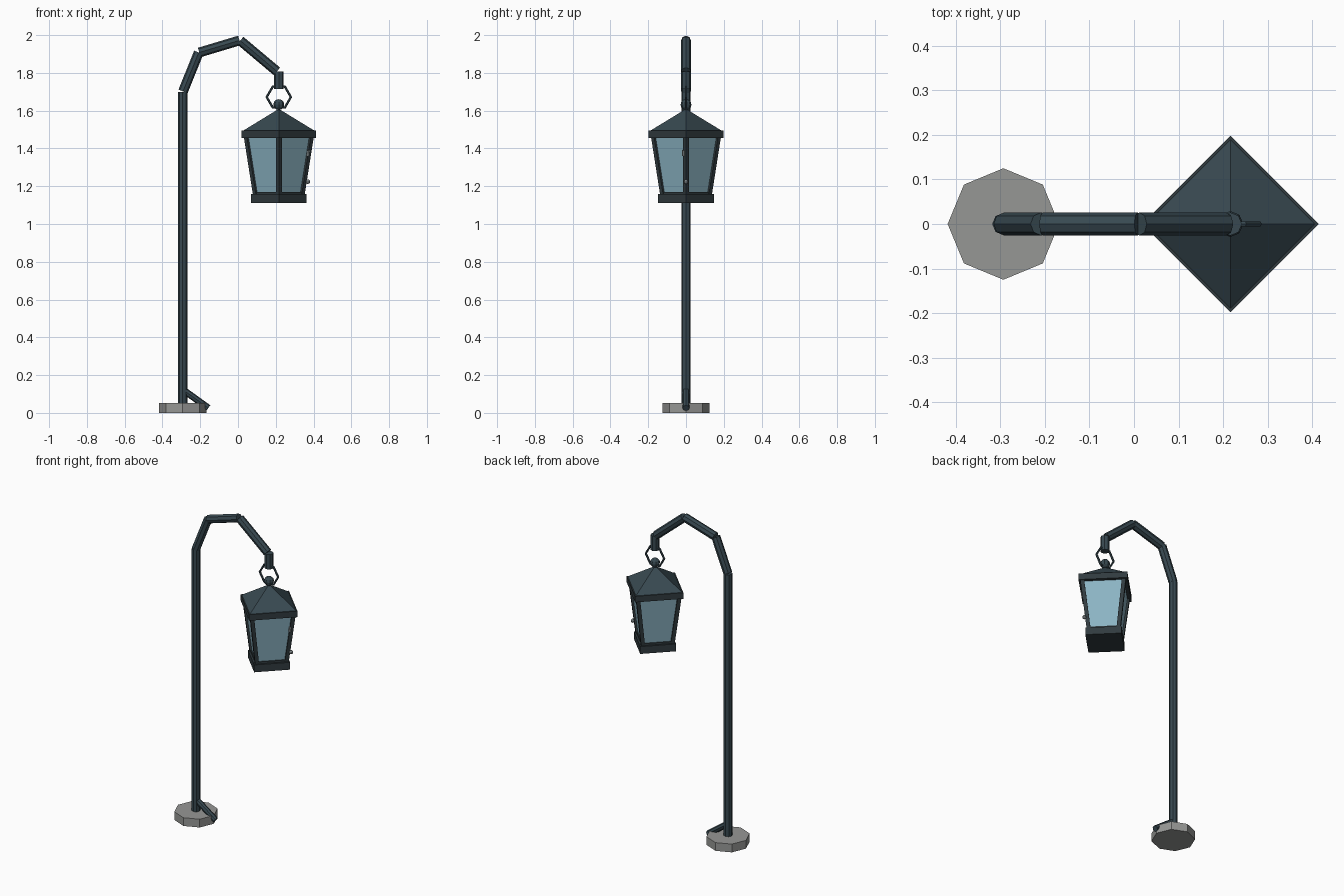
import bpy
from math import radians
from mathutils import Vector, Matrix

cube = bpy.data.objects.get("Cube")
if cube:
    bpy.data.objects.remove(cube, do_unlink=True)


def material(name, rgb):
    """Flat material from 0-255 display values, converted to linear."""
    col = [((c / 255 + 0.055) / 1.055) ** 2.4 for c in rgb] + [1]
    m = bpy.data.materials.new(name)
    m.use_nodes = True
    m.diffuse_color = col
    m.node_tree.nodes["Principled BSDF"].inputs["Base Color"].default_value = col
    return m


iron = material("slate iron", (56, 73, 81))
dark_iron = material("dark iron", (49, 59, 63))
glass = material("pale blue glass", (140, 180, 196))
stone = material("grey stone", (150, 151, 149))
metal = material("light metal", (140, 148, 150))


def finish(name, mat):
    ob = bpy.context.object
    ob.name = name
    ob.data.materials.append(mat)
    return ob


def beam(name, start, end, r1, mat, r2=None, sides=8):
    """Faceted rod from start to end, with a corner of its section facing +y."""
    a, b = Vector(start), Vector(end)
    bpy.ops.mesh.primitive_cone_add(vertices=sides, radius1=r1, radius2=r1 if r2 is None else r2,
                                    depth=(b - a).length)
    ob = finish(name, mat)
    z = (b - a).normalized()
    side = Vector((0, 1, 0))
    y = (side - z * side.dot(z)).normalized()
    x = y.cross(z)
    ob.matrix_world = Matrix.Translation((a + b) / 2) @ Matrix((x, y, z)).transposed().to_4x4()
    return ob


# Stone foot, pole and foot brace
PX, LX = -0.293, 0.216
beam("stone_foot", (PX, 0, 0), (PX, 0, 0.052), 0.125, stone)
beam("pole", (PX, 0, 0.05), (PX, 0, 1.70), 0.025, iron)
beam("foot_brace", (-0.285, 0, 0.118), (-0.157, 0, 0.026), 0.018, iron)

# Bent arm made of straight rods
arm = [((-0.291, 1.702), (-0.208, 1.908)),
       ((-0.205, 1.908), (0.008, 1.972)),
       ((0.012, 1.971), (0.206, 1.808)),
       ((LX, 1.808), (LX, 1.715))]
for i, (p, q) in enumerate(arm):
    beam(f"arm_{i + 1}", (p[0], 0, p[1]), (q[0], 0, q[1]), 0.026, iron)

# Hanging ring and finial ball
bpy.ops.mesh.primitive_torus_add(major_segments=6, minor_segments=6, major_radius=0.064,
                                 minor_radius=0.007, location=(LX, 0, 1.672),
                                 rotation=(radians(90), 0, 0))
finish("hanging_ring", iron)
bpy.ops.mesh.primitive_uv_sphere_add(segments=8, ring_count=6, radius=0.029, location=(LX, 0, 1.632))
finish("finial_ball", iron)

# Lantern body: square prisms and frustums with corners on the axes
for name, z1, z2, r1, r2, mat in [
        ("roof", 1.494, 1.607, 0.189, 0.004, iron),
        ("roof_rim", 1.456, 1.494, 0.198, 0.198, dark_iron),
        ("glass_panes", 1.16, 1.458, 0.121, 0.168, glass),
        ("sill", 1.155, 1.170, 0.132, 0.132, dark_iron),
        ("lantern_floor", 1.112, 1.158, 0.147, 0.147, dark_iron)]:
    beam(name, (LX, 0, z1), (LX, 0, z2), r1, mat, r2, sides=4)

# Corner posts leaning outward
for name, dx, dy in [("left", 1, 0), ("right", -1, 0), ("front", 0, -1), ("back", 0, 1)]:
    lo, hi = 0.121, 0.169
    post = beam(f"{name}_post", (LX, 0, 1.155), (LX, 0, 1.46), 0.016, dark_iron, sides=4)
    for v in post.data.vertices:
        lean = lo if v.co.z < 0 else hi
        v.co += Vector(post.matrix_world.to_3x3().inverted() @ Vector((dx, dy, 0))) * lean

# Door knob and hinge on the left corner
beam("door_knob_stem", (0.345, 0, 1.224), (0.37, 0, 1.224), 0.005, metal)
bpy.ops.mesh.primitive_uv_sphere_add(segments=8, ring_count=6, radius=0.012, location=(0.370, 0, 1.224))
finish("door_knob", metal)
beam("door_hinge", (0.370, -0.013, 1.36), (0.374, -0.013, 1.39), 0.008, metal, sides=6)
